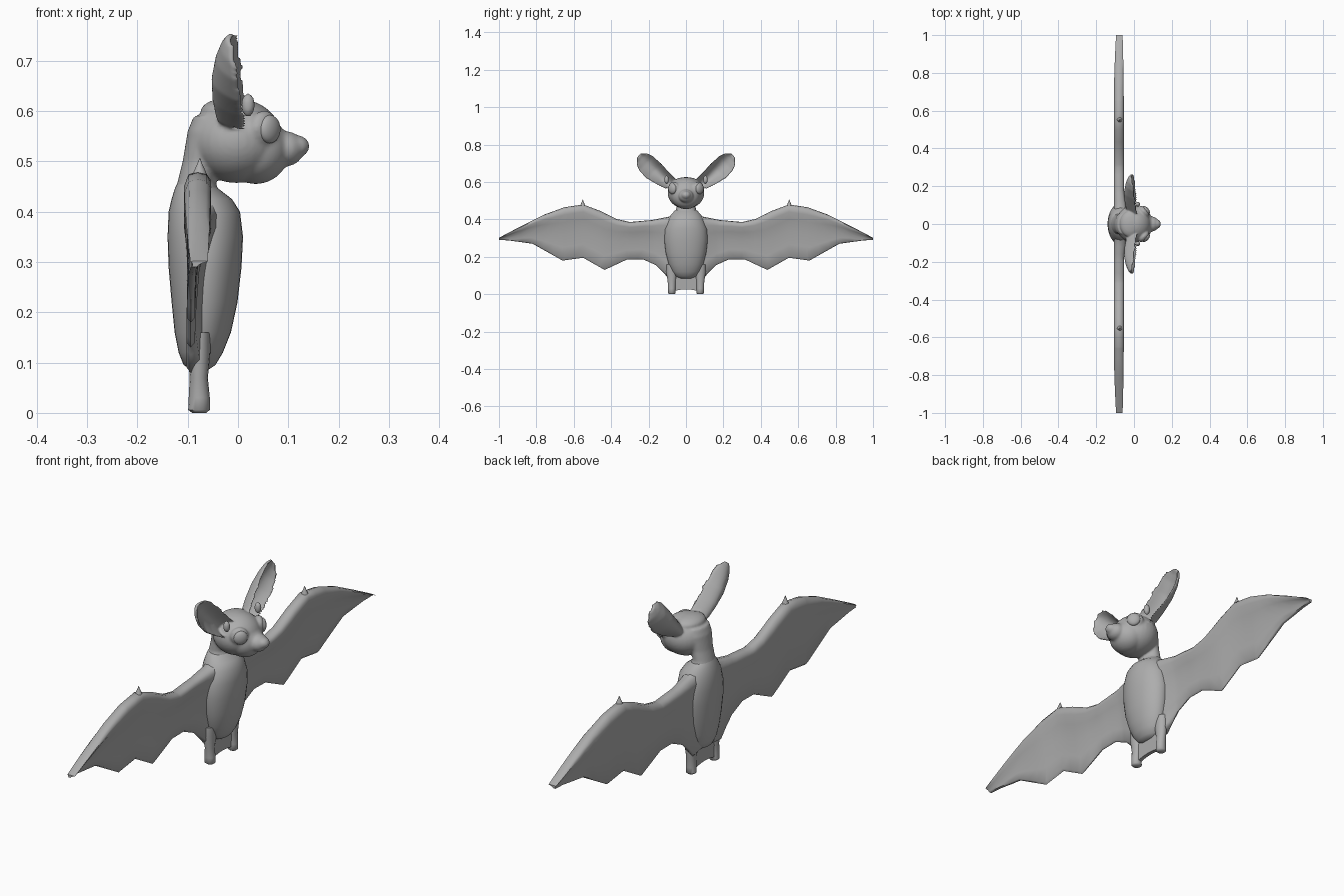
import bpy, bmesh, math
from mathutils import Vector, Matrix

cube = bpy.data.objects.get("Cube")
if cube:
    bpy.data.objects.remove(cube, do_unlink=True)

grey = bpy.data.materials.new("soft_grey")
grey.use_nodes = True
shade = (0.42, 0.42, 0.42, 1)
grey.diffuse_color = shade
grey.node_tree.nodes["Principled BSDF"].inputs["Base Color"].default_value = shade


def finish(name, bm, angle=50):
    bmesh.ops.recalc_face_normals(bm, faces=bm.faces)
    mesh = bpy.data.meshes.new(name)
    bm.to_mesh(mesh)
    bm.free()
    mesh.materials.append(grey)
    obj = bpy.data.objects.new(name, mesh)
    bpy.context.collection.objects.link(obj)
    select([obj])
    bpy.ops.object.shade_smooth_by_angle(angle=math.radians(angle))
    return obj


def select(objs):
    bpy.ops.object.select_all(action='DESELECT')
    for o in objs:
        o.select_set(True)
    bpy.context.view_layer.objects.active = objs[0]


def loft(name, rings, angle=50):
    """Skin a list of closed rings and cap both ends."""
    bm = bmesh.new()
    loops = [[bm.verts.new(p) for p in ring] for ring in rings]
    n = len(loops[0])
    for a, b in zip(loops, loops[1:]):
        for i in range(n):
            j = (i + 1) % n
            bm.faces.new((a[i], a[j], b[j], b[i]))
    bm.faces.new(loops[0])
    bm.faces.new(loops[-1])
    return finish(name, bm, angle)


def stack(name, sections, n=32, y=0):
    """Loft of upright ellipses given as (z, back x, front x, half width)."""
    rings = []
    for z, back, front, half in sections:
        ring = []
        for i in range(n):
            a = math.tau * i / n
            ring.append(((back + front) / 2 + (front - back) / 2 * math.cos(a),
                         y + half * math.sin(a), z))
        rings.append(ring)
    return loft(name, rings)


def ball(name, centre, radii, tilt=0):
    bm = bmesh.new()
    m = (Matrix.Translation(centre) @ Matrix.Rotation(tilt, 4, 'Z')
         @ Matrix.Diagonal((*radii, 1)))
    bmesh.ops.create_uvsphere(bm, u_segments=32, v_segments=20, radius=1, matrix=m)
    return finish(name, bm, 180)


def sample(points, t):
    """Linear lookup in (t, values...) rows."""
    for a, b in zip(points, points[1:]):
        if t <= b[0]:
            k = (t - a[0]) / (b[0] - a[0])
            return [p + (q - p) * k for p, q in zip(a[1:], b[1:])]
    return points[-1][1:]


# Torso
body = stack("body", [
    (0.085, -0.09, -0.06, 0.03), (0.095, -0.108, -0.045, 0.055), (0.12, -0.118, -0.03, 0.075),
    (0.16, -0.126, -0.014, 0.092), (0.22, -0.132, -0.001, 0.108), (0.29, -0.138, 0.007, 0.116),
    (0.35, -0.14, 0.01, 0.113), (0.4, -0.138, 0.004, 0.095), (0.425, -0.132, -0.012, 0.08),
    (0.445, -0.126, -0.038, 0.062), (0.46, -0.119, -0.055, 0.045)])

# Neck, skull, muzzle and ears are fused into one soft head
head = ball("head", (-0.003, 0, 0.541), (0.093, 0.098, 0.084))
parts = [head,
         ball("jaw", (0.035, 0, 0.523), (0.068, 0.076, 0.068)),
         ball("muzzle", (0.095, 0, 0.525), (0.036, 0.04, 0.035)),
         ball("nose", (0.117, 0, 0.53), (0.025, 0.026, 0.022)),
         ball("crown", (-0.02, 0, 0.598), (0.055, 0.07, 0.028)),
         stack("neck", [(0.42, -0.13, -0.03, 0.065), (0.46, -0.12, -0.045, 0.052),
                        (0.5, -0.11, -0.04, 0.052), (0.56, -0.1, -0.03, 0.06),
                        (0.59, -0.088, -0.03, 0.055)])]

# Ear outline: position along axis, upper width, lower width, rim x, cup depth
ear_rows = [(0, 0.045, 0.03, 0.02, 0.05), (0.25, 0.047, 0.048, 0.017, 0.055),
            (0.5, 0.049, 0.062, 0.01, 0.05), (0.75, 0.047, 0.06, 0.004, 0.036),
            (0.9, 0.036, 0.045, 0, 0.022), (1, 0.014, 0.018, -0.002, 0.01)]


def ear(name, side):
    bm = bmesh.new()
    rows, cols, thick = 20, 14, 0.013
    root, tip = Vector((0, 0.085, 0.583)), Vector((0, 0.25, 0.745))
    across = Vector((0, -0.7, 0.714))
    grid = []
    for i in range(rows + 1):
        s = i / rows
        up, low, rim, depth = sample(ear_rows, s)
        line = []
        for j in range(cols + 1):
            v = 2 * j / cols - 1
            p = root.lerp(tip, s) + across * (v * (up if v > 0 else low))
            p.x = rim - depth * (1 - v * v)
            p.y *= side
            line.append(p)
        back = [p - Vector((thick, 0, 0)) for p in reversed(line)]
        grid.append(line + back)
    return loft(name, grid)


for side, tag in ((1, "left"), (-1, "right")):
    parts.append(ear(tag + "_ear", side))
    parts.append(ball(tag + "_inner_ear", (0.02, side * 0.104, 0.612), (0.014, 0.013, 0.024)))
    parts.append(ball(tag + "_brow", (0.052, side * 0.066, 0.566), (0.02, 0.036, 0.035), side * 0.75))
select(parts)
bpy.ops.object.join()
fuse = head.modifiers.new("fuse", 'REMESH')
fuse.mode = 'VOXEL'
fuse.voxel_size = 0.005
fuse.use_smooth_shade = True
soft = head.modifiers.new("soften", 'SMOOTH')
soft.factor = 0.5
soft.iterations = 5

# Wing edges: distance from the middle, edge height
wing_top = [(0.03, 0.44), (0.09, 0.415), (0.18, 0.397), (0.3, 0.386), (0.37, 0.402), (0.46, 0.446),
            (0.55, 0.48), (0.65, 0.465), (0.76, 0.425), (0.88, 0.365), (1, 0.302)]
wing_low = [(0.03, 0.09), (0.09, 0.08), (0.12, 0.115), (0.16, 0.155), (0.23, 0.187), (0.315, 0.186),
            (0.435, 0.13), (0.55, 0.195), (0.66, 0.18), (0.82, 0.27), (0.95, 0.288), (1, 0.29)]
# Wing section: share of the drop from top to bottom edge, x
wing_section = [(0, -0.08), (0.015, -0.063), (0.06, -0.054), (0.14, -0.054), (0.28, -0.066),
                (0.5, -0.077), (0.75, -0.083), (0.97, -0.086), (1, -0.094), (0.97, -0.102),
                (0.6, -0.1), (0.3, -0.102), (0.1, -0.107), (0.02, -0.098)]


def wing(name, side):
    steps = sorted({p[0] for p in wing_top + wing_low} | {0.2, 0.26, 0.5, 0.6, 0.71, 0.985})
    rings = []
    for y in steps:
        top, low = sample(wing_top, y)[0], sample(wing_low, y)[0]
        slim = max(0, (y - 0.6) / 0.4) ** 2
        root = max(0, (0.17 - y) / 0.14) * 0.02
        ring = []
        for t, x in wing_section:
            x += (-0.072 - x) * 0.35 * slim
            x += root if 0 < t < 1 and x > -0.09 else 0
            ring.append((x, side * y, top + (low - top) * t))
        rings.append(ring)
    return loft(name, rings, 60)


for side, tag in ((1, "left"), (-1, "right")):
    wing(tag + "_wing", side)
    # Thumb claw on the leading edge
    stack(tag + "_claw", [(0.465, -0.095, -0.058, 0.016), (0.484, -0.086, -0.066, 0.009),
                          (0.495, -0.081, -0.071, 0.005), (0.506, -0.077, -0.075, 0.001)],
          12, side * 0.552)
    # Stubby leg and foot
    stack(tag + "_leg", [(0, -0.091, -0.063, 0.013), (0.006, -0.099, -0.056, 0.02),
                         (0.03, -0.098, -0.056, 0.02), (0.07, -0.096, -0.06, 0.022),
                         (0.12, -0.1, -0.055, 0.03), (0.16, -0.1, -0.055, 0.03)],
          16, side * 0.076)
    # Eye
    ball(tag + "_eye", (0.063, side * 0.073, 0.564), (0.015, 0.027, 0.028), side * 0.75)

# Tail membrane between the legs
rings = []
for i in range(9):
    y = -0.075 + 0.15 * i / 8
    low = 0.026 - 0.012 * (y / 0.075) ** 2
    rings.append([(-0.068, y, 0.13), (-0.072, y, low), (-0.088, y, low), (-0.092, y, 0.13)])
loft("tail_membrane", rings, 40)
